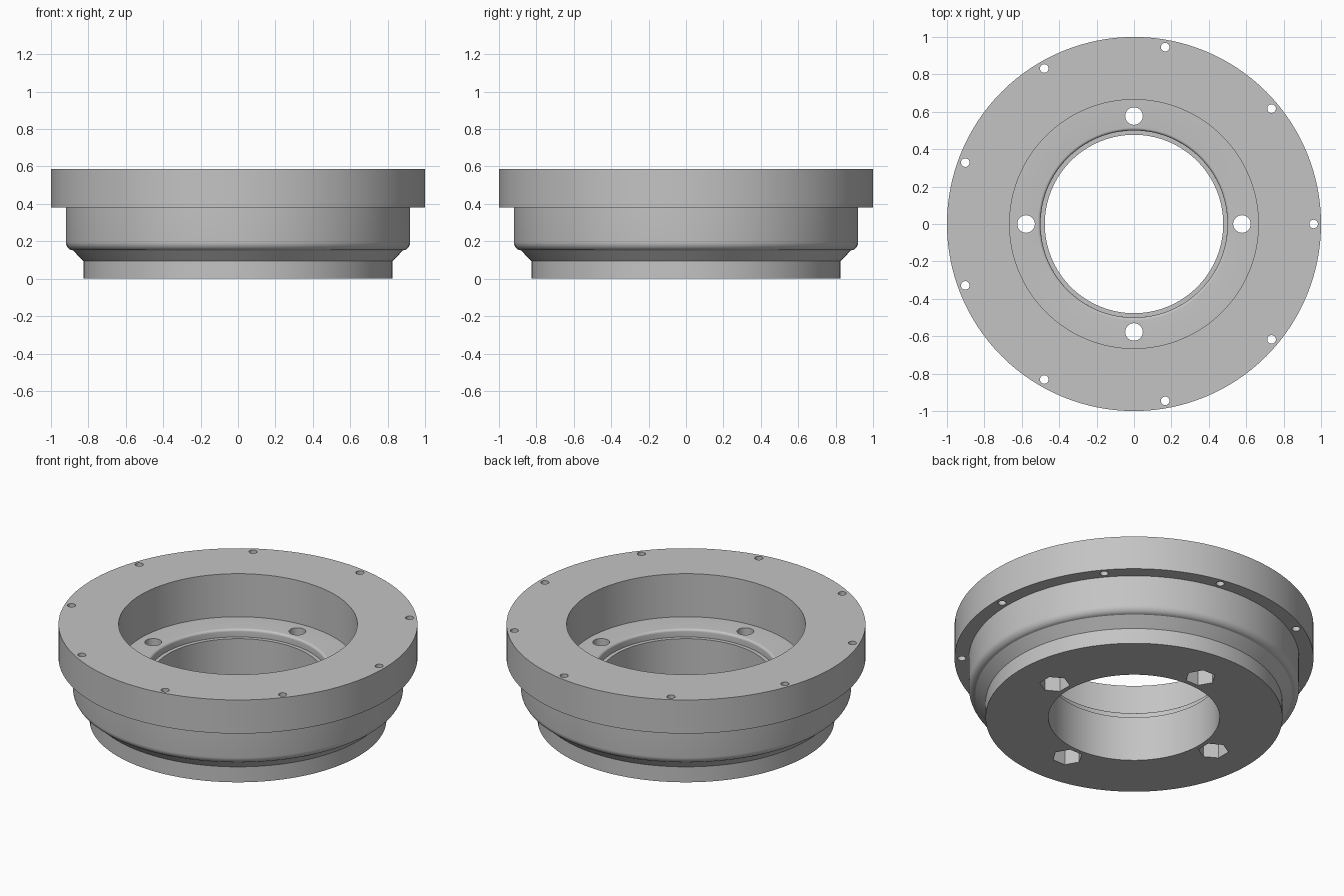
import bpy, bmesh
from math import cos, sin, pi, radians

old = bpy.data.objects.get("Cube")
if old:
    bpy.data.objects.remove(old, do_unlink=True)

SEGMENTS = 128
TOP = 0.587

# Single grey material
grey = bpy.data.materials.new("machined grey")
grey.use_nodes = True
colour = (0.55, 0.55, 0.55, 1)
grey.diffuse_color = colour
grey.node_tree.nodes["Principled BSDF"].inputs["Base Color"].default_value = colour


def make_object(name, bm):
    bmesh.ops.recalc_face_normals(bm, faces=bm.faces)
    mesh = bpy.data.meshes.new(name)
    bm.to_mesh(mesh)
    bm.free()
    mesh.materials.append(grey)
    obj = bpy.data.objects.new(name, mesh)
    bpy.context.collection.objects.link(obj)
    return obj


def lathe(name, profile):
    """Spin a closed (radius, height) profile around z."""
    bm = bmesh.new()
    rings = []
    for i in range(SEGMENTS):
        a = 2 * pi * i / SEGMENTS
        rings.append([bm.verts.new((r * cos(a), r * sin(a), z)) for r, z in profile])
    n = len(profile)
    for i in range(SEGMENTS):
        here, after = rings[i], rings[(i + 1) % SEGMENTS]
        for j in range(n):
            k = (j + 1) % n
            bm.faces.new((here[j], after[j], after[k], here[k]))
    return make_object(name, bm)


def fillet(r, z, size, start, end, steps=6):
    """Arc points around a centre, angles in degrees."""
    angles = [radians(start + (end - start) * i / steps) for i in range(steps + 1)]
    return [(r + size * cos(a), z + size * sin(a)) for a in angles]


def drill(target, name, count, ring, radius, z0, z1, sides):
    """Cut a circular pattern of prisms out of the target."""
    bm = bmesh.new()
    for i in range(count):
        a = 2 * pi * i / count
        cx, cy = ring * cos(a), ring * sin(a)
        loops = []
        for z in (z0, z1):
            loops.append([bm.verts.new((cx + radius * cos(a + pi / 2 + 2 * pi * s / sides),
                                        cy + radius * sin(a + pi / 2 + 2 * pi * s / sides), z))
                          for s in range(sides)])
        low, high = loops
        bm.faces.new(low[::-1])
        bm.faces.new(high)
        for s in range(sides):
            t = (s + 1) % sides
            bm.faces.new((low[s], low[t], high[t], high[s]))
    cutter = make_object(name, bm)
    cutter.hide_render = True
    mod = target.modifiers.new(name, "BOOLEAN")
    mod.operation = "DIFFERENCE"
    mod.solver = "EXACT"
    mod.object = cutter
    bpy.context.view_layer.objects.active = target
    bpy.ops.object.modifier_apply(modifier=mod.name)
    bpy.data.objects.remove(cutter, do_unlink=True)


# Hub body: foot, chamfer, rounded shoulder, flange, pocket and stepped bore
profile = [(0.477, 0), (0.827, 0), (0.827, 0.095), (0.883, 0.152)]
profile += fillet(0.875, 0.195, 0.045, -65, 0)
profile += [(0.92, 0.38), (1, 0.38), (1, TOP), (0.665, TOP), (0.665, 0.322)]
profile += fillet(0.515, 0.307, 0.015, 90, 180)
profile += [(0.5, 0.275), (0.477, 0.275)]
hub = lathe("flanged_hub", profile)

# Bolt holes, nut pockets in the underside, and flange screw holes
drill(hub, "bolt_holes", 4, 0.577, 0.047, -0.1, 0.5, 32)
drill(hub, "nut_pockets", 4, 0.577, 0.085, -0.1, 0.15, 6)
drill(hub, "flange_holes", 9, 0.96, 0.023, 0.3, 0.7, 24)

# Smooth round walls, crisp edges
bpy.ops.object.select_all(action="DESELECT")
hub.select_set(True)
bpy.context.view_layer.objects.active = hub
bpy.ops.object.shade_smooth_by_angle(angle=radians(30))
